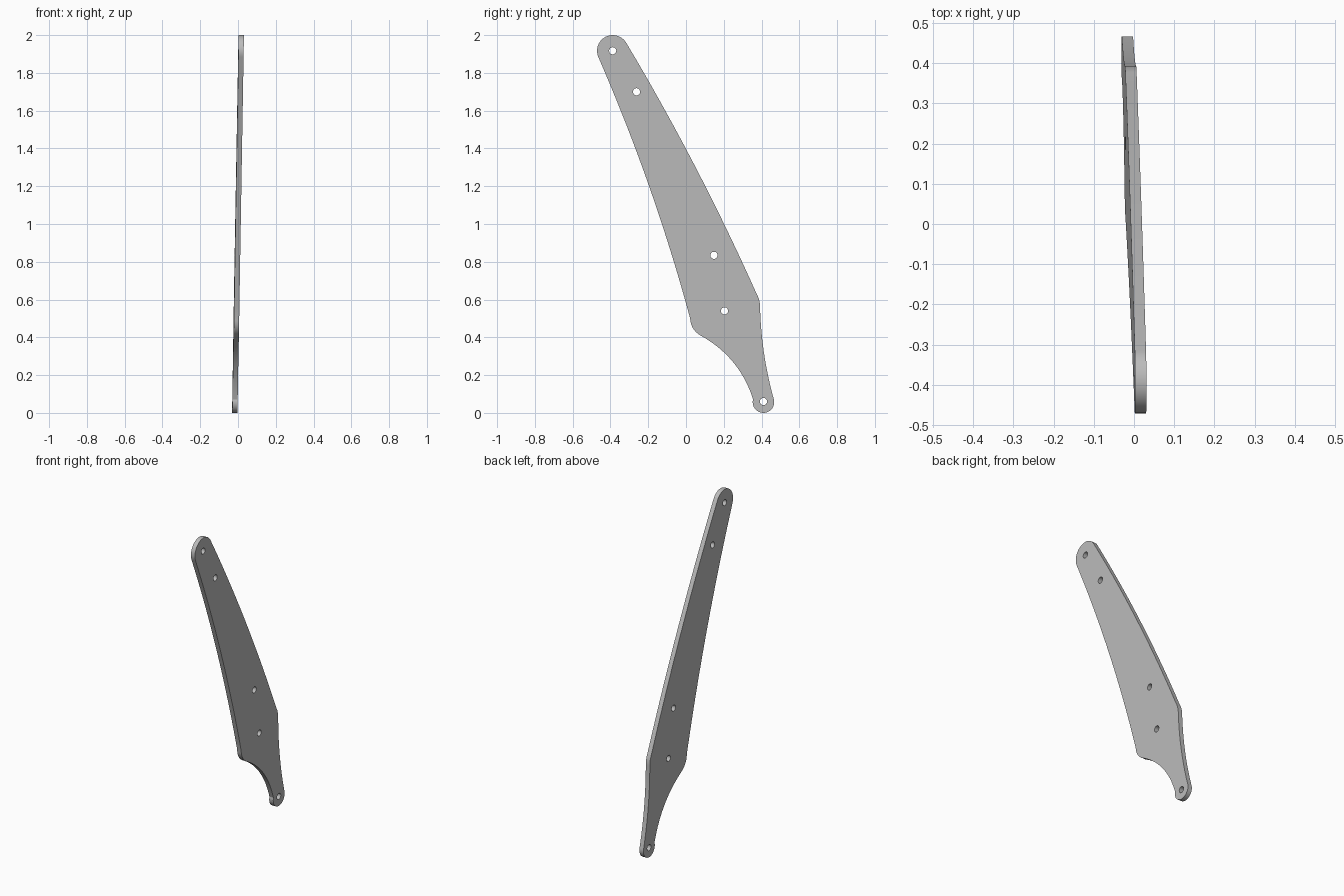
import bpy
import bmesh
from math import sin, cos, atan2, pi, hypot
from mathutils import Matrix, Vector

cube = bpy.data.objects.get("Cube")
if cube:
    bpy.data.objects.remove(cube, do_unlink=True)

HALF_THICK = 0.014
HOLE_RADIUS = 0.019


def bow(p, q, sag, n=16):
    """Shallow curve from p to q; positive sag bulges to the left of travel."""
    p, q = Vector(p), Vector(q)
    d = q - p
    side = Vector((-d.y, d.x)).normalized()
    return [p + d * t + side * (4 * sag * t * (1 - t))
            for t in (i / n for i in range(n + 1))]


def cap(centre, radius, p, q, n=28):
    """Rounded end, clockwise round the centre from p towards q."""
    c = Vector(centre)
    a = atan2(p[1] - c.y, p[0] - c.x)
    b = atan2(q[1] - c.y, q[0] - c.x)
    sweep = (a - b) % (2 * pi)
    return [c + radius * Vector((cos(a - sweep * i / n), sin(a - sweep * i / n)))
            for i in range(n + 1)]


# Outline corners, clockwise from the upper end (y, z)
top_c, low_c = (-0.388, 1.917), (0.41, 0.057)
top_r, low_r = 0.083, 0.057
top_in, top_out = (-0.464, 1.883), (-0.315, 1.957)
back_hi, back_lo = (0.373, 0.632), (0.392, 0.56)
low_in, low_out = (0.464, 0.075), (0.355, 0.072)
heel_lo, heel_hi = (0.08, 0.408), (0.022, 0.50)

outline = (cap(top_c, top_r, top_in, top_out)
           + bow(top_out, back_hi, 0.022, 24)
           + bow(back_hi, back_lo, 0.005, 8)
           + bow(back_lo, low_in, -0.015)
           + cap(low_c, low_r, low_in, low_out)
           + bow(low_out, heel_lo, -0.043, 20)
           + bow(heel_lo, heel_hi, 0.015, 10)
           + bow(heel_hi, top_in, -0.027, 24))

# Drop points that nearly coincide where segments meet
clean = []
for p in outline:
    if not clean or (p - clean[-1]).length > 0.004:
        clean.append(p)
if (clean[0] - clean[-1]).length < 0.004:
    clean.pop()

# Bolt holes
holes = [top_c, (-0.262, 1.70), (0.148, 0.834), (0.204, 0.54), (0.41, 0.06)]
loops = [clean]
for y, z in holes:
    loops.append([Vector((y + HOLE_RADIUS * cos(i * pi / 12),
                          z + HOLE_RADIUS * sin(i * pi / 12))) for i in range(24)])

# Filled, extruded flat profile
curve = bpy.data.curves.new("plate_profile", "CURVE")
curve.dimensions = "2D"
curve.fill_mode = "BOTH"
curve.extrude = HALF_THICK
for pts in loops:
    spline = curve.splines.new("POLY")
    spline.points.add(len(pts) - 1)
    for sp, p in zip(spline.points, pts):
        sp.co = (p.x, p.y, 0, 1)
    spline.use_cyclic_u = True

temp = bpy.data.objects.new("plate_profile", curve)
bpy.context.scene.collection.objects.link(temp)
deps = bpy.context.evaluated_depsgraph_get()
mesh = bpy.data.meshes.new_from_object(temp.evaluated_get(deps))
bpy.data.objects.remove(temp, do_unlink=True)

# Stand the plate up with its slight lean
lean_z, lean_y = 0.015, -0.005
mesh.transform(Matrix(((lean_y, lean_z, 1, -0.015),
                       (1, 0, 0, 0),
                       (0, 1, 0, 0),
                       (0, 0, 0, 1))))
bm = bmesh.new()
bm.from_mesh(mesh)
bmesh.ops.remove_doubles(bm, verts=bm.verts, dist=0.0005)
bmesh.ops.recalc_face_normals(bm, faces=bm.faces)
bm.to_mesh(mesh)
bm.free()

plate = bpy.data.objects.new("arm_plate", mesh)
bpy.context.scene.collection.objects.link(plate)

# Plain grey metal
grey = bpy.data.materials.new("light_grey")
grey.use_nodes = True
colour = (0.5, 0.5, 0.5, 1)
grey.diffuse_color = colour
grey.node_tree.nodes["Principled BSDF"].inputs["Base Color"].default_value = colour
mesh.materials.clear()
mesh.materials.append(grey)

bpy.ops.object.select_all(action="DESELECT")
plate.select_set(True)
bpy.context.view_layer.objects.active = plate
bpy.ops.object.shade_smooth_by_angle(angle=pi / 6)
